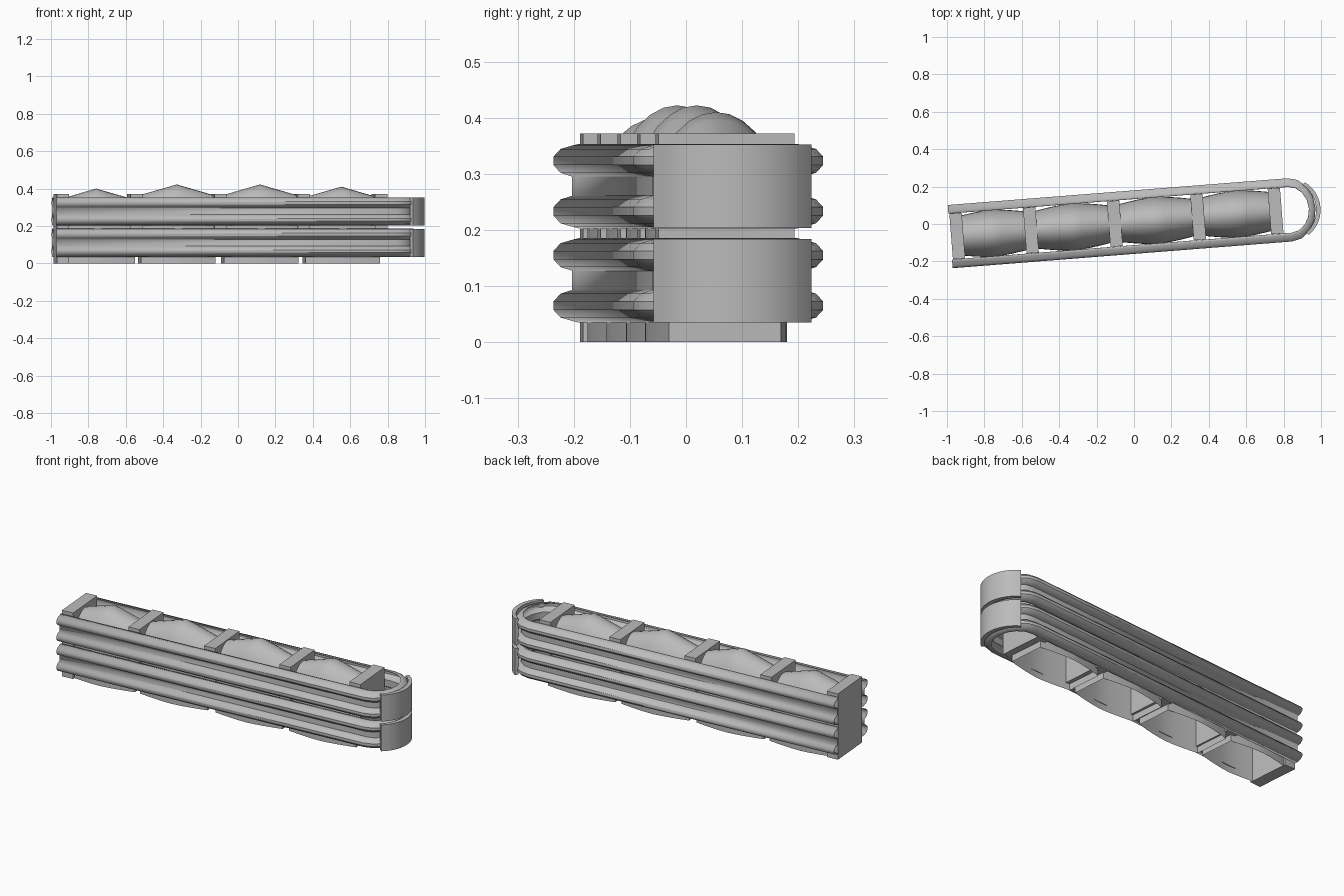
import bpy, bmesh, math
from mathutils import Matrix

cube = bpy.data.objects.get("Cube")
if cube:
    bpy.data.objects.remove(cube, do_unlink=True)

steel = bpy.data.materials.new("galvanised_grey")
steel.use_nodes = True
grey = (0.5, 0.5, 0.5, 1)
steel.diffuse_color = grey
steel.node_tree.nodes["Principled BSDF"].inputs["Base Color"].default_value = grey

# The whole barrier is turned slightly about the vertical
TURN = Matrix.Rotation(math.radians(4.5), 4, 'Z') @ Matrix.Translation((0, 0.01, 0))
HALF = 0.168          # outer half width of the rails
NOSE = 0.835          # start of the rounded nose
BACK = -0.985


def finish(name, bm, angle=35):
    bmesh.ops.transform(bm, matrix=TURN, verts=bm.verts)
    mesh = bpy.data.meshes.new(name)
    bm.to_mesh(mesh)
    bm.free()
    mesh.materials.append(steel)
    mesh.shade_smooth()
    mesh.set_sharp_from_angle(angle=math.radians(angle))
    obj = bpy.data.objects.new(name, mesh)
    bpy.context.collection.objects.link(obj)
    return obj


def loft(rings, caps=False, closed=False):
    """Bridge equal-length rings of points with quads."""
    bm = bmesh.new()
    rows = [[bm.verts.new(p) for p in ring] for ring in rings]
    for a, b in zip(rows, rows[1:]):
        n = len(a)
        for i in range(n if closed else n - 1):
            j = (i + 1) % n
            bm.faces.new((a[i], a[j], b[j], b[i]))
    if caps:
        bm.faces.new(rows[0])
        bm.faces.new(rows[-1][::-1])
    bmesh.ops.recalc_face_normals(bm, faces=bm.faces)
    return bm


# Corrugated rails: one U-shaped sheet per level, profile is (inset, height)
bump = [(0.045, 0), (0.033, 0.003), (0.012, 0.009), (0, 0.022),
        (0, 0.036), (0.012, 0.049), (0.033, 0.056)]
profile = bump + [(d, 0.148 - z) for d, z in reversed(bump)]


def rail_ring(base, t=None, side=0):
    if t is None:
        return [(BACK, side * (HALF - d), base + z) for d, z in profile]
    return [(NOSE + (0.138 - d * 0.75) * math.cos(t), (HALF - d) * math.sin(t), base + z)
            for d, z in profile]


for label, base in (("lower", 0.036), ("upper", 0.204)):
    arc = [rail_ring(base, math.pi * (i / 8 - 0.5)) for i in range(9)]
    rings = [rail_ring(base, side=-1)] + arc + [rail_ring(base, side=1)]
    rail = finish(label + "_rail", loft(rings))
    sheet = rail.modifiers.new("sheet", 'SOLIDIFY')
    sheet.thickness = 0.003
    sheet.offset = 0

    # Plain curved cover wrapped around the nose
    rings = []
    for i in range(13):
        t = math.radians(-56 + 112 * i / 12)
        c, s = math.cos(t), math.sin(t)
        low, high = base - 0.001, base + 0.148
        rings.append([(NOSE + a * c, b * s, z) for a, b, z in (
            (0.166, 0.17, low), (0.166, 0.17, high),
            (0.142, 0.155, high), (0.142, 0.155, low))])
    finish(label + "_nose_cover", loft(rings, caps=True, closed=True))

# Cross diaphragms between the rails, the rear one reaching the ground
for i, u in enumerate((-0.947, -0.552, -0.102, 0.345, 0.76)):
    bottom = 0.036 if i else 0
    bm = bmesh.new()
    place = (Matrix.Translation((u, 0, (0.372 + bottom) / 2))
             @ Matrix.Diagonal((0.066, 0.244, 0.372 - bottom, 1)))
    bmesh.ops.create_cube(bm, size=1, matrix=place)
    finish("rear_diaphragm" if i == 0 else f"diaphragm_{i}", bm)

# Bulging domed cartridges, open underneath
for i, (u, top) in enumerate(((-0.76, 0.4), (-0.328, 0.422), (0.118, 0.422), (0.555, 0.41))):
    rings = []
    for k in range(-4, 5):
        f = k / 4
        w = 0.126 - 0.026 * abs(f) ** 1.5
        crown = top - 0.058 * abs(f)
        spring = 0.2
        ring = [(w, 0)]
        for a in range(17):
            t = math.pi * a / 16
            ring.append((w * math.cos(t), spring + (crown - spring) * math.sin(t)))
        ring.append((-w, 0))
        rings.append([(u + 0.2 * f, y, z) for y, z in ring])
    finish(f"cartridge_{i + 1}", loft(rings, caps=True))
